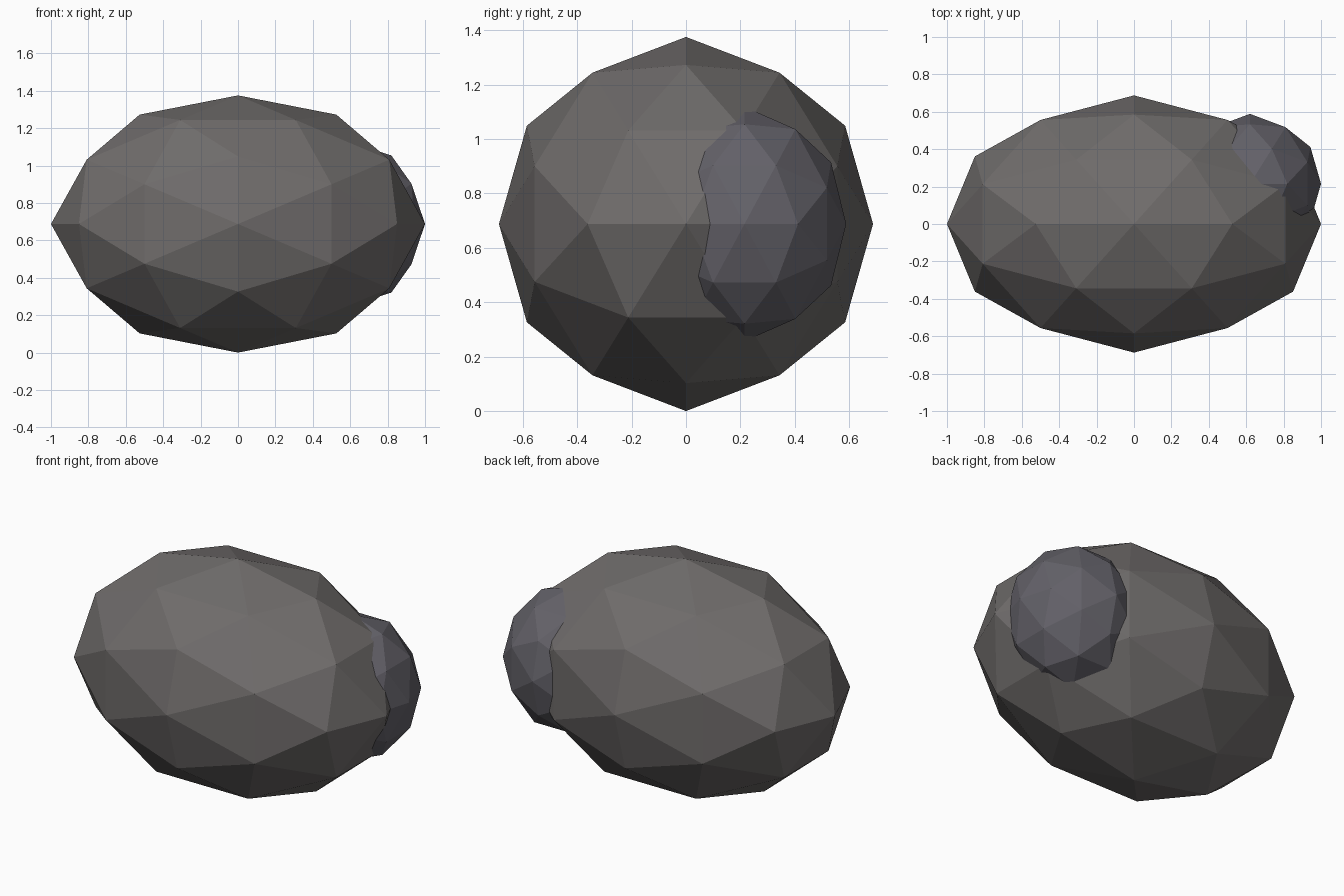
import bpy, bmesh
from mathutils import Vector

if "Cube" in bpy.data.objects:
    bpy.data.objects.remove(bpy.data.objects["Cube"])

PHI = (1 + 5 ** 0.5) / 2


def rock(name, centre, radii, colour):
    # Axis-aligned icosahedron, split once and pushed out to a sphere
    bm = bmesh.new()
    for a in (-1, 1):
        for b in (-PHI, PHI):
            for co in ((b, a, 0), (0, b, a), (a, 0, b)):
                bm.verts.new(co)
    bmesh.ops.convex_hull(bm, input=bm.verts[:])
    bmesh.ops.subdivide_edges(bm, edges=bm.edges[:], cuts=1, use_grid_fill=True)
    for v in bm.verts:
        n = v.co.normalized()
        v.co = Vector(n[i] * radii[i] for i in range(3))
    bmesh.ops.recalc_face_normals(bm, faces=bm.faces[:])
    mesh = bpy.data.meshes.new(name)
    bm.to_mesh(mesh)
    bm.free()
    obj = bpy.data.objects.new(name, mesh)
    obj.location = centre
    bpy.context.collection.objects.link(obj)
    mat = bpy.data.materials.new(name + "_stone")
    mat.diffuse_color = (*colour, 1)
    mat.use_nodes = True
    mat.node_tree.nodes["Principled BSDF"].inputs["Base Color"].default_value = mat.diffuse_color
    mesh.materials.append(mat)
    return obj


# Large boulder
rock("boulder", (0, 0, 0.6875), (1.0, 0.6875, 0.6875), (0.16, 0.15, 0.147))
# Smaller stone embedded in the back right side
rock("small_stone", (0.62, 0.215, 0.6875), (0.38, 0.374, 0.431), (0.125, 0.12, 0.14))
